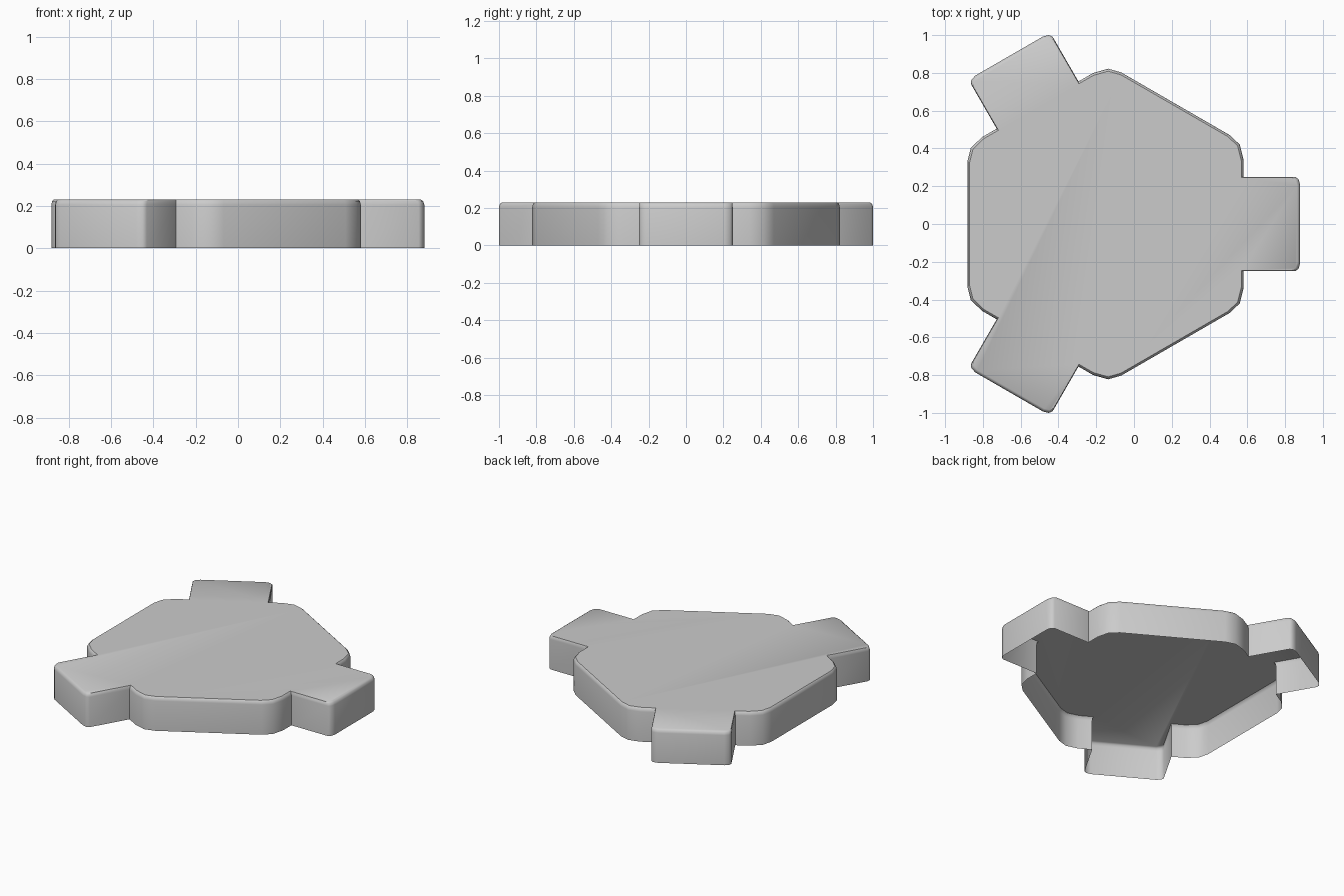
import bpy, bmesh
from math import radians
from mathutils import Matrix, Vector

if "Cube" in bpy.data.objects:
    bpy.data.objects.remove(bpy.data.objects["Cube"])

CENTRE_X = -0.147   # centre of the three-fold symmetry

# Half of one tab and the rounded body corner beside it
half = [(1.027, 0.207), (1.018, 0.237), (1.0, 0.25), (0.727, 0.25),
        (0.727, 0.34), (0.707, 0.42), (0.655, 0.47)]
sector = [(x, -y) for x, y in reversed(half)] + half

# Repeat the sector three times for the full outline
outline = []
for k in range(3):
    turn = Matrix.Rotation(radians(120 * k), 2)
    outline += [turn @ Vector(p) for p in sector]

# Open-bottomed shell: wall, rounded top edge, flat top
bm = bmesh.new()
rings = []
for z, s in [(0, 1), (0.205, 1), (0.222, 0.995), (0.23, 0.984)]:
    rings.append([bm.verts.new((p.x * s + CENTRE_X, p.y * s, z)) for p in outline])
n = len(outline)
for low, high in zip(rings, rings[1:]):
    for i in range(n):
        j = (i + 1) % n
        bm.faces.new((low[i], low[j], high[j], high[i]))
bm.faces.new(rings[-1])

mesh = bpy.data.meshes.new("three_tab_cover")
bm.to_mesh(mesh)
bm.free()
cover = bpy.data.objects.new("three_tab_cover", mesh)
bpy.context.collection.objects.link(cover)
bpy.context.view_layer.objects.active = cover
cover.select_set(True)
bpy.ops.object.shade_smooth_by_angle(angle=radians(40))
